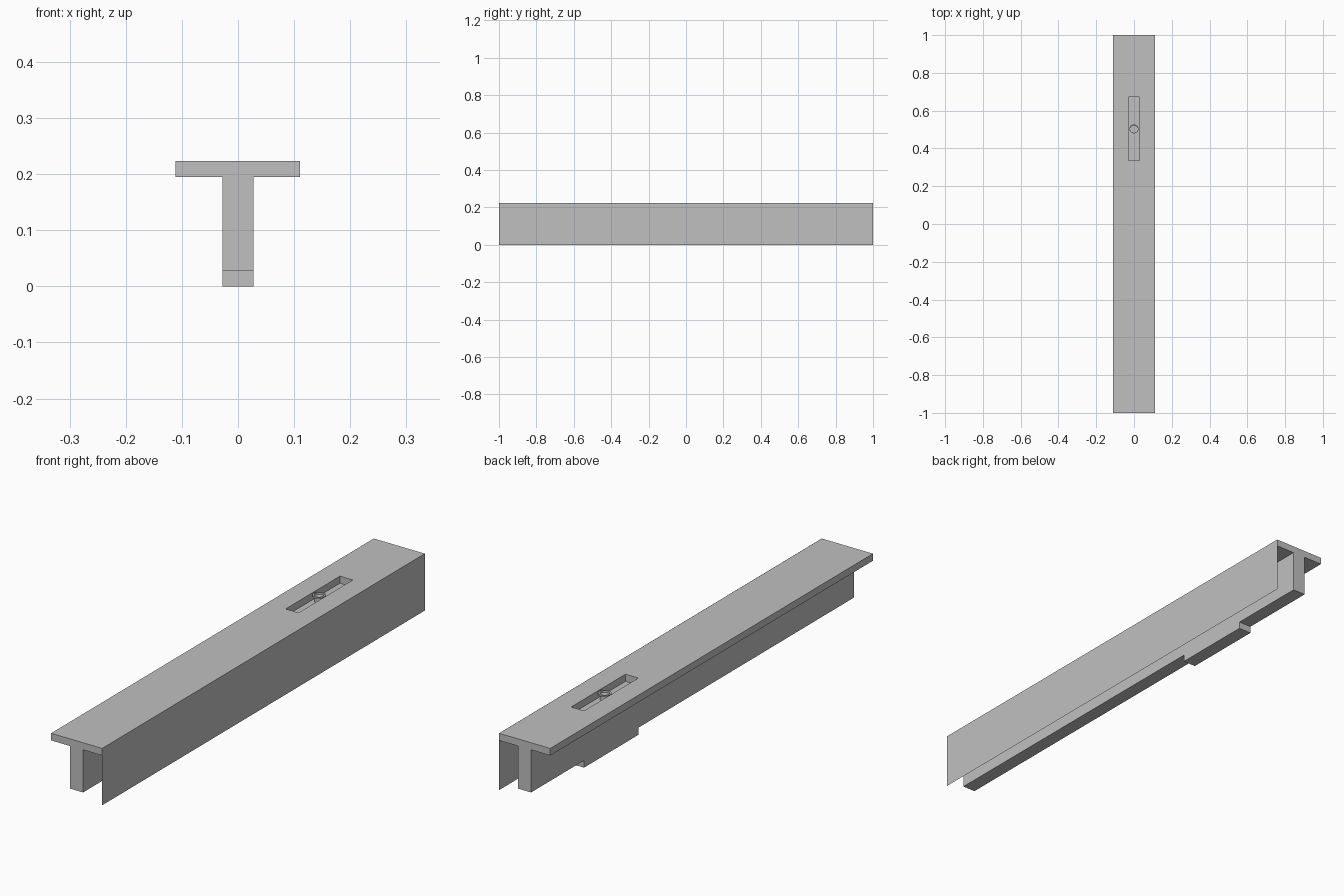
import bpy, bmesh, math
from mathutils import Vector

cube = bpy.data.objects.get("Cube")
if cube:
    bpy.data.objects.remove(cube)

HALF_W, HALF_L, TOP = 0.111, 1.0, 0.223
UNDER, STEP, WEB = 0.195, 0.028, 0.028
SLOT_A, SLOT_B = 0.335, 0.672

grey = bpy.data.materials.new("light_grey")
grey.use_nodes = True
colour = (0.53, 0.53, 0.53, 1)
grey.diffuse_color = colour
grey.node_tree.nodes["Principled BSDF"].inputs["Base Color"].default_value = colour


def finish(name, bm, closed=True):
    if closed:
        bmesh.ops.recalc_face_normals(bm, faces=bm.faces)
    mesh = bpy.data.meshes.new(name)
    bm.to_mesh(mesh)
    bm.free()
    mesh.materials.append(grey)
    obj = bpy.data.objects.new(name, mesh)
    bpy.context.collection.objects.link(obj)
    return obj


def extrude(bm, offset):
    """Thicken every face in the mesh into a closed solid."""
    result = bmesh.ops.extrude_face_region(bm, geom=bm.faces[:], use_keep_orig=True)
    verts = [v for v in result["geom"] if isinstance(v, bmesh.types.BMVert)]
    bmesh.ops.translate(bm, verts=verts, vec=Vector(offset))


# Top flange: a plate with a rectangular slot left open
bm = bmesh.new()
xs = (-HALF_W, -WEB, WEB, HALF_W - 0.0004)
ys = (-HALF_L, SLOT_A, SLOT_B, HALF_L)
grid = [[bm.verts.new((x, y, UNDER)) for y in ys] for x in xs]
for i in range(3):
    for j in range(3):
        if (i, j) != (1, 1):
            bm.faces.new((grid[i][j], grid[i + 1][j], grid[i + 1][j + 1], grid[i][j + 1]))
extrude(bm, (0, 0, TOP - UNDER))
finish("top_flange", bm)

# Central web: side profile with the foot pad below the slot
profile = [(-HALF_L, UNDER), (-HALF_L, STEP), (SLOT_A, STEP), (SLOT_A, 0),
           (SLOT_B, 0), (SLOT_B, STEP), (HALF_L, STEP), (HALF_L, UNDER)]
bm = bmesh.new()
bm.faces.new([bm.verts.new((-WEB, y, z)) for y, z in profile])
extrude(bm, (2 * WEB, 0, 0))
finish("central_web", bm)

# Thin sheet hanging along one long edge
bm = bmesh.new()
corners = [(-HALF_L, 0), (HALF_L, 0), (HALF_L, TOP), (-HALF_L, TOP)]
bm.faces.new([bm.verts.new((HALF_W, y, z)) for y, z in corners])
finish("side_sheet", bm, closed=False)

# Small flanged stud standing in the slot
bm = bmesh.new()
lathe = [(0.017, UNDER), (0.017, 0.214), (0.024, 0.216), (0.024, 0.222),
         (0.018, 0.222), (0.018, 0.214), (0, 0.214)]
points = [bm.verts.new((r, 0, z)) for r, z in lathe]
edges = [bm.edges.new(pair) for pair in zip(points, points[1:])]
bmesh.ops.spin(bm, geom=points + edges, cent=(0, 0, 0), axis=(0, 0, 1),
               angle=math.tau, steps=24)
bmesh.ops.remove_doubles(bm, verts=bm.verts, dist=0.0001)
stud = finish("slot_stud", bm)
stud.location.y = (SLOT_A + SLOT_B) / 2
bpy.context.view_layer.objects.active = stud
stud.select_set(True)
bpy.ops.object.shade_smooth_by_angle(angle=math.radians(35))
